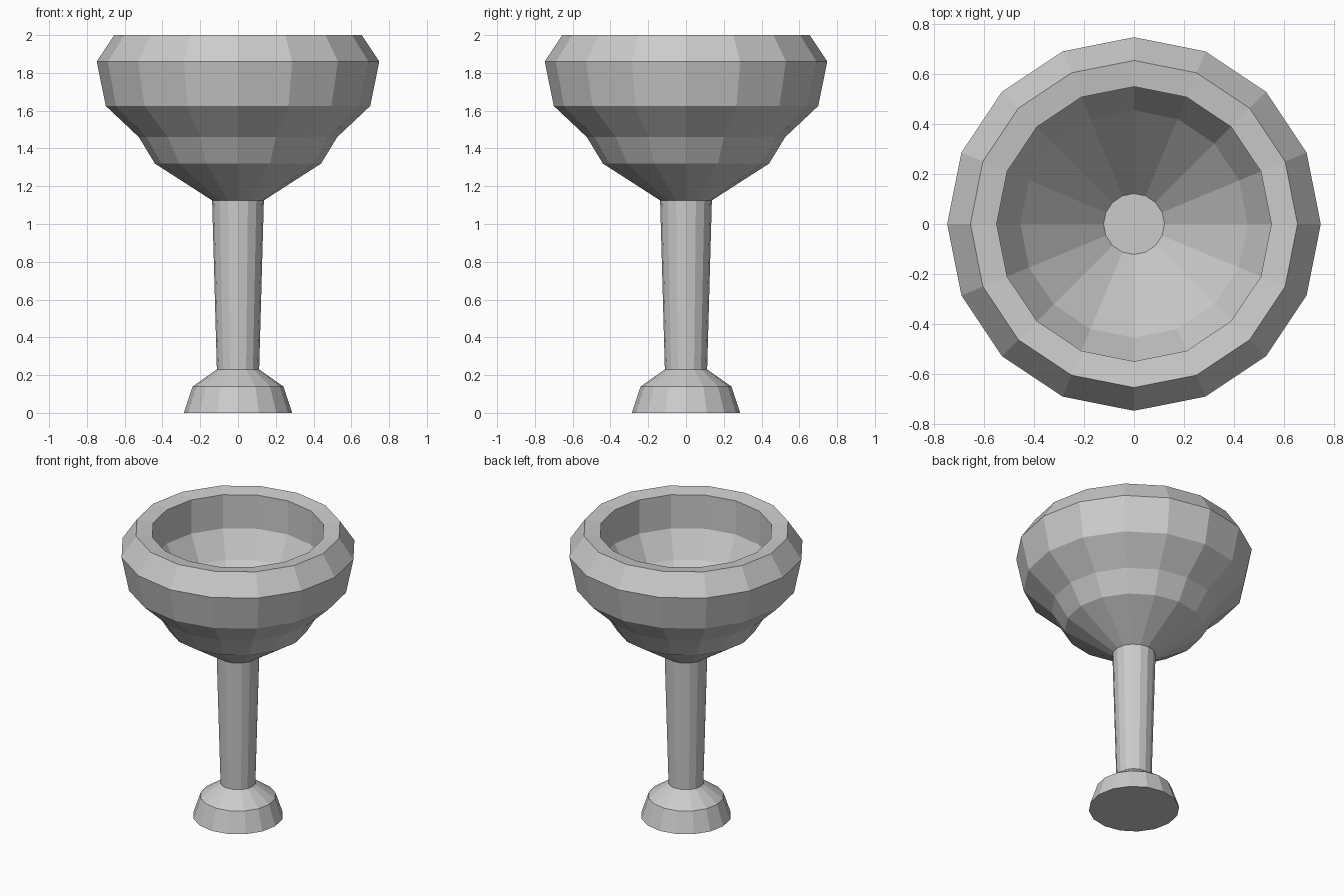
import bpy, bmesh, math

if "Cube" in bpy.data.objects:
    bpy.data.objects.remove(bpy.data.objects["Cube"])

SIDES = 16

def lathe(name, profile):
    """Spin an (r, z) profile about z, capping both ends, with flat faces."""
    bm = bmesh.new()
    rings = [[bm.verts.new((r * math.cos(2 * math.pi * i / SIDES),
                            r * math.sin(2 * math.pi * i / SIDES), z))
              for i in range(SIDES)] for r, z in profile]
    for a, b in zip(rings, rings[1:]):
        for i in range(SIDES):
            j = (i + 1) % SIDES
            bm.faces.new((a[i], a[j], b[j], b[i]))
    bm.faces.new(rings[0][::-1])
    bm.faces.new(rings[-1])
    mesh = bpy.data.meshes.new(name)
    bm.to_mesh(mesh)
    bm.free()
    obj = bpy.data.objects.new(name, mesh)
    bpy.context.collection.objects.link(obj)
    return obj

# Goblet: foot, stem, bowl outside, rim, then bowl inside down to its floor
lathe("goblet", [
    (0.287, 0), (0.24, 0.14), (0.112, 0.23),
    (0.137, 1.125),
    (0.44, 1.32), (0.525, 1.46), (0.70, 1.625), (0.748, 1.86),
    (0.655, 2.0), (0.55, 1.985),
    (0.55, 1.75), (0.455, 1.575), (0.122, 1.20),
])
